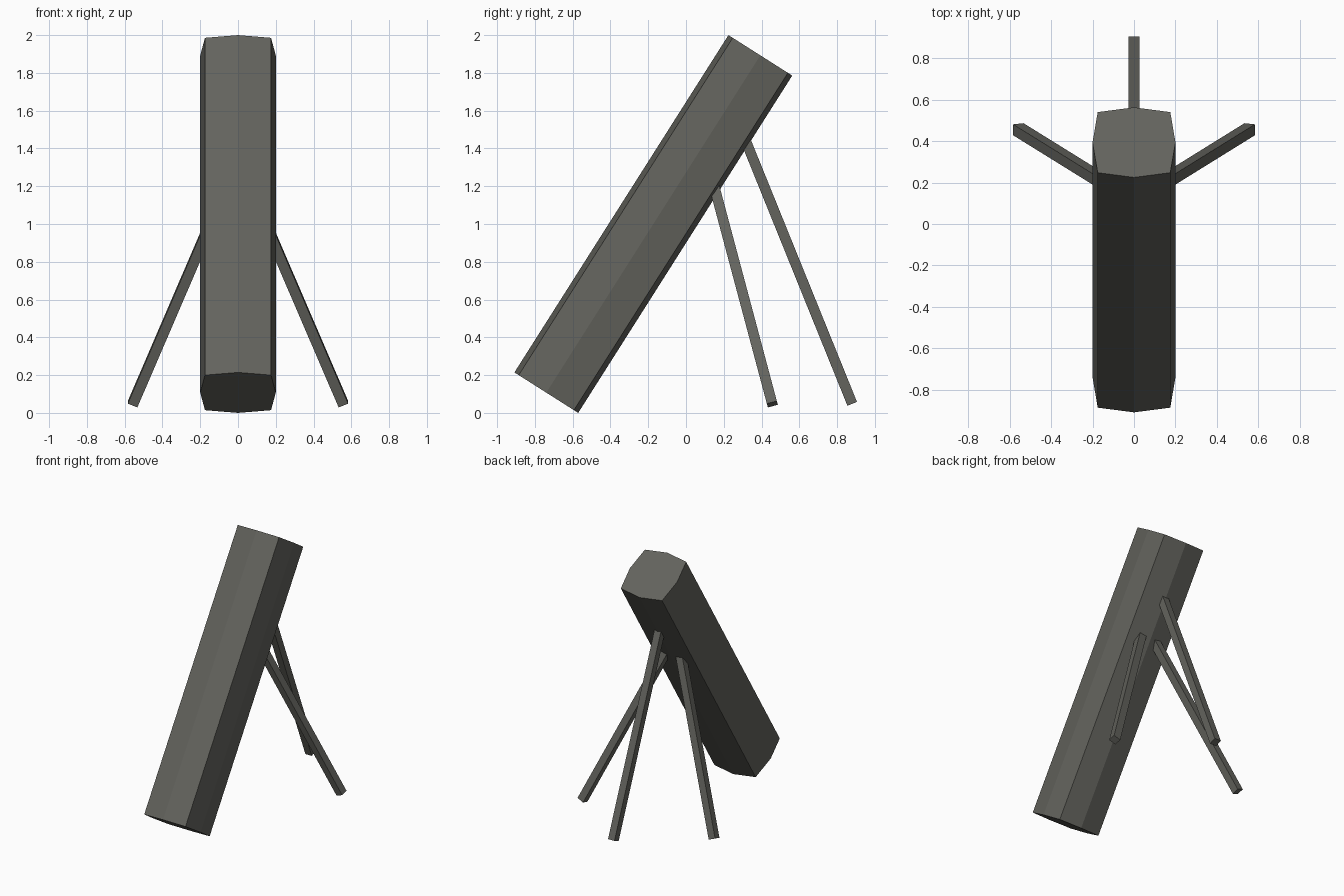
import bpy, math
from mathutils import Vector, Matrix

if "Cube" in bpy.data.objects:
    bpy.data.objects.remove(bpy.data.objects["Cube"])

grey = bpy.data.materials.new("dark warm grey")
grey.diffuse_color = (0.125, 0.125, 0.11, 1)
grey.use_nodes = True
grey.node_tree.nodes["Principled BSDF"].inputs["Base Color"].default_value = grey.diffuse_color


def prism(name, profile, length, matrix):
    """Extrude a closed 2D profile along local z (0..length), then place it."""
    n = len(profile)
    verts = [matrix @ Vector((x, y, z)) for z in (0, length) for x, y in profile]
    faces = [(i, (i + 1) % n, n + (i + 1) % n, n + i) for i in range(n)]
    faces += [tuple(reversed(range(n))), tuple(range(n, 2 * n))]
    mesh = bpy.data.meshes.new(name)
    mesh.from_pydata(verts, [], faces)
    mesh.materials.append(grey)
    obj = bpy.data.objects.new(name, mesh)
    bpy.context.collection.objects.link(obj)
    return obj


# Leaning tube: squarish eight-sided section, tilted backwards
tilt = math.radians(32.4)
length = (2 - 0.4 * math.sin(tilt)) / math.cos(tilt)
section = [(0, -0.2), (0.175, -0.173), (0.2, 0), (0.175, 0.173),
           (0, 0.2), (-0.175, 0.173), (-0.2, 0), (-0.175, -0.173)]
place = (Matrix.Translation((0, -0.173, 1.0)) @ Matrix.Rotation(-tilt, 4, 'X')
         @ Matrix.Translation((0, 0, -length / 2)))
prism("leaning_tube", section, length, place)


# Legs: square struts from the foot up into the back of the tube
def leg(name, foot, top):
    foot, top = Vector(foot), Vector(top)
    axis = (top - foot).normalized()
    side_y = Vector((0, axis.z, -axis.y)).normalized()
    side_x = side_y.cross(axis)
    m = Matrix((side_x, side_y, axis)).transposed().to_4x4()
    h = 0.0273
    prism(name, [(-h, -h), (h, -h), (h, h), (-h, h)], (top - foot).length,
          Matrix.Translation(foot) @ m)


leg("back_leg", (0, 0.88, 0.048), (0, 0.284, 1.52))
for label, s in (("left", -1), ("right", 1)):
    leg(label + "_leg", (s * 0.558, 0.457, 0.046), (s * 0.042, 0.137, 1.246))
